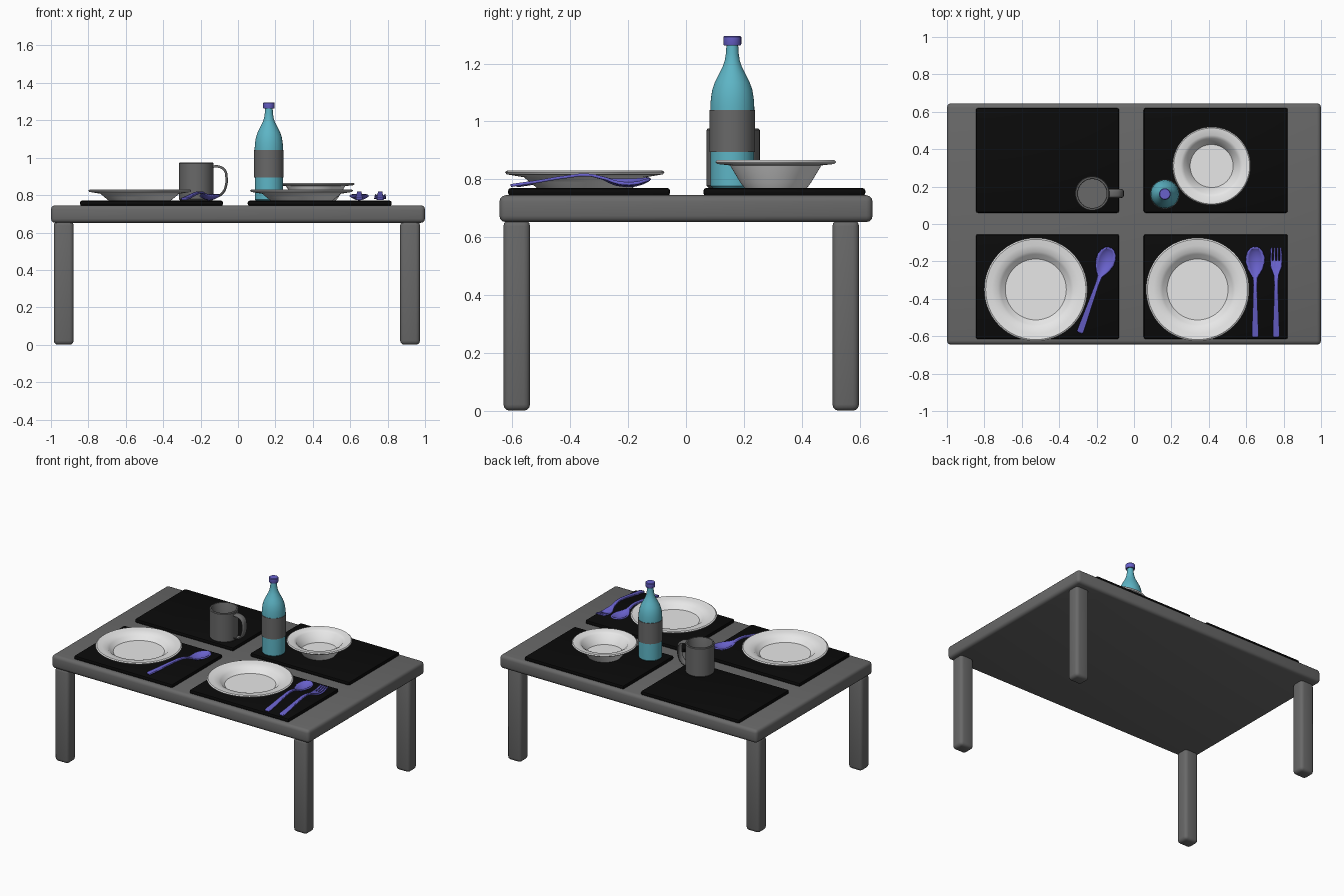
import bpy, bmesh, math
from mathutils import Matrix, Vector

if "Cube" in bpy.data.objects:
    bpy.data.objects.remove(bpy.data.objects["Cube"], do_unlink=True)


def material(name, r, g, b):
    m = bpy.data.materials.new(name)
    m.use_nodes = True
    m.diffuse_color = (r, g, b, 1)
    bsdf = m.node_tree.nodes["Principled BSDF"]
    bsdf.inputs["Base Color"].default_value = (r, g, b, 1)
    bsdf.inputs["Roughness"].default_value = 0.6
    return m


GREY = material("mid grey", 0.14, 0.14, 0.14)
BLACK = material("mat black", 0.003, 0.003, 0.003)
WHITE = material("china white", 0.8, 0.8, 0.8)
VIOLET = material("violet blue", 0.14, 0.12, 0.6)
TEAL = material("bottle teal", 0.11, 0.46, 0.56)


def activate(ob):
    bpy.ops.object.select_all(action='DESELECT')
    ob.select_set(True)
    bpy.context.view_layer.objects.active = ob


def finish(name, bm, mat, smooth=True):
    mesh = bpy.data.meshes.new(name)
    bm.to_mesh(mesh)
    bm.free()
    mesh.materials.append(mat)
    ob = bpy.data.objects.new(name, mesh)
    bpy.context.collection.objects.link(ob)
    if smooth:
        activate(ob)
        bpy.ops.object.shade_smooth_by_angle(angle=math.radians(35))
    return ob


def box(name, x, y, z, mat, bevel, segments=2):
    """Bevelled box from (low, high) pairs."""
    bm = bmesh.new()
    size = [b - a for a, b in (x, y, z)]
    mid = [(a + b) / 2 for a, b in (x, y, z)]
    bmesh.ops.create_cube(bm, size=1, matrix=Matrix.Translation(mid) @ Matrix.Diagonal((*size, 1)))
    bmesh.ops.bevel(bm, geom=bm.edges[:], offset=bevel, segments=segments,
                    profile=0.5, affect='EDGES', clamp_overlap=True)
    return finish(name, bm, mat)


def lathe(name, profile, place, mat, steps=48):
    """Revolve (radius, height) points about a vertical axis."""
    bm = bmesh.new()
    verts = [bm.verts.new((r, 0, z)) for r, z in profile]
    edges = [bm.edges.new(pair) for pair in zip(verts, verts[1:])]
    bmesh.ops.spin(bm, geom=verts + edges, cent=(0, 0, 0), axis=(0, 0, 1),
                   angle=math.tau, steps=steps, use_duplicate=False)
    bmesh.ops.remove_doubles(bm, verts=bm.verts[:], dist=0.0003)
    bmesh.ops.recalc_face_normals(bm, faces=bm.faces[:])
    ob = finish(name, bm, mat)
    ob.location = place
    return ob


def cutlery(name, stations, place, turn=0, tines_from=None):
    """Loft strips of (along, half width, height, dip); open gaps for tines."""
    bm = bmesh.new()
    cols = 7
    rows = []
    for y, w, z, dip in stations:
        us = [2 * i / cols - 1 for i in range(cols + 1)]
        rows.append([bm.verts.new((w * u, y, z - dip * (1 - u * u))) for u in us])
    for a, b in zip(rows, rows[1:]):
        for i in range(cols):
            if tines_from is not None and i % 2 and a[0].co.y >= tines_from:
                continue
            bm.faces.new((a[i], a[i + 1], b[i + 1], b[i]))
    ob = finish(name, bm, VIOLET)
    ob.location = place
    ob.rotation_euler.z = turn
    thick = ob.modifiers.new("thickness", 'SOLIDIFY')
    thick.thickness = 0.01
    thick.offset = 0
    return ob


# Table
box("tabletop", (-1, 1), (-0.645, 0.645), (0.652, 0.745), GREY, 0.022, 3)
for side, x in (("right", -0.932), ("left", 0.92)):
    for end, y in (("front", -0.585), ("back", 0.552)):
        box(f"{end}_{side}_leg", (x - 0.053, x + 0.053), (y - 0.046, y + 0.046),
            (0, 0.66), GREY, 0.022, 3)

# Placemats
MAT_TOP = 0.77
for side, x in (("right", (-0.845, -0.08)), ("left", (0.052, 0.822))):
    for end, y in (("front", (-0.615, -0.055)), ("back", (0.06, 0.62))):
        box(f"{end}_{side}_placemat", x, y, (0.743, MAT_TOP), BLACK, 0.01)

# Dinner plates
plate = [(0, 0), (0.165, 0), (0.19, 0.02), (0.21, 0.037), (0.27, 0.047), (0.276, 0.055),
         (0.268, 0.06), (0.235, 0.055), (0.202, 0.048), (0.188, 0.036), (0.163, 0.014), (0, 0.014)]
for name, x in (("right_plate", -0.525), ("left_plate", 0.34)):
    lathe(name, plate, (x, -0.35, MAT_TOP), WHITE, 64)

# Soup bowl
bowl = [(0, 0), (0.108, 0), (0.122, 0.018), (0.158, 0.078), (0.203, 0.083), (0.209, 0.09),
        (0.203, 0.096), (0.165, 0.092), (0.148, 0.083), (0.115, 0.022), (0, 0.022)]
lathe("soup_bowl", bowl, (0.415, 0.31, MAT_TOP), WHITE, 64)

# Bottle with label and cap
spot = (0.165, 0.16, MAT_TOP)
glass = [(0, 0), (0.068, 0), (0.075, 0.007), (0.076, 0.28), (0.074, 0.31), (0.069, 0.34),
         (0.06, 0.366), (0.048, 0.39), (0.034, 0.417), (0.026, 0.44), (0.022, 0.465),
         (0.02, 0.5), (0, 0.5)]
lathe("bottle", glass, spot, TEAL)
lathe("bottle_label", [(0.075, 0.124), (0.079, 0.124), (0.079, 0.27), (0.075, 0.27)], spot, GREY)
lathe("bottle_cap", [(0, 0.493), (0.029, 0.493), (0.031, 0.497), (0.031, 0.522),
                     (0.027, 0.526), (0, 0.526)], spot, VIOLET, 24)

# Mug
mug = [(0, 0), (0.084, 0), (0.092, 0.008), (0.092, 0.2), (0.088, 0.205),
       (0.08, 0.205), (0.077, 0.2), (0.077, 0.02), (0, 0.02)]
lathe("mug", mug, (-0.223, 0.163, MAT_TOP), GREY)

# Mug handle: flattened tube along a D-shaped path
curve = bpy.data.curves.new("mug_handle", 'CURVE')
curve.dimensions = '2D'
curve.fill_mode = 'FULL' if hasattr(curve, "fill_mode") and curve.dimensions == '3D' else 'BOTH'
curve.bevel_depth = 0.013
curve.extrude = 0.01
curve.bevel_resolution = 3
curve.resolution_u = 6
path = [(-0.142, 0.945), (-0.105, 0.946), (-0.077, 0.93), (-0.068, 0.895),
        (-0.071, 0.85), (-0.088, 0.815), (-0.115, 0.799), (-0.142, 0.798)]
spline = curve.splines.new('BEZIER')
spline.bezier_points.add(len(path) - 1)
for p, (x, z) in zip(spline.bezier_points, path):
    p.co = (x, z, 0)
    p.handle_left_type = p.handle_right_type = 'AUTO'
curve.materials.append(GREY)
handle = bpy.data.objects.new("mug_handle", curve)
handle.location.y = 0.163
handle.rotation_euler.x = math.pi / 2
bpy.context.collection.objects.link(handle)

# Spoons and fork, modelled along y from the handle end
grip = [(0, 0.013, 0.008, 0), (0.01, 0.018, 0.01, 0), (0.08, 0.016, 0.02, 0),
        (0.16, 0.013, 0.034, 0), (0.24, 0.011, 0.045, 0), (0.28, 0.01, 0.044, 0)]
spoon = grip + [(0.32, 0.012, 0.035, 0.002), (0.34, 0.024, 0.03, 0.008),
                (0.365, 0.038, 0.028, 0.016), (0.4, 0.049, 0.028, 0.021),
                (0.43, 0.049, 0.029, 0.02), (0.457, 0.04, 0.031, 0.014),
                (0.474, 0.025, 0.033, 0.007), (0.482, 0.008, 0.034, 0.001)]
fork = grip + [(0.33, 0.012, 0.032, 0), (0.355, 0.021, 0.023, 0.002),
               (0.375, 0.029, 0.018, 0.004), (0.41, 0.031, 0.015, 0.004),
               (0.44, 0.031, 0.018, 0.003), (0.48, 0.028, 0.03, 0.001)]
cutlery("right_spoon", spoon, (-0.29, -0.582, MAT_TOP), -math.atan2(0.16, 0.45))
cutlery("left_spoon", spoon, (0.648, -0.606, MAT_TOP))
cutlery("fork", fork, (0.76, -0.606, MAT_TOP), tines_from=0.4)
